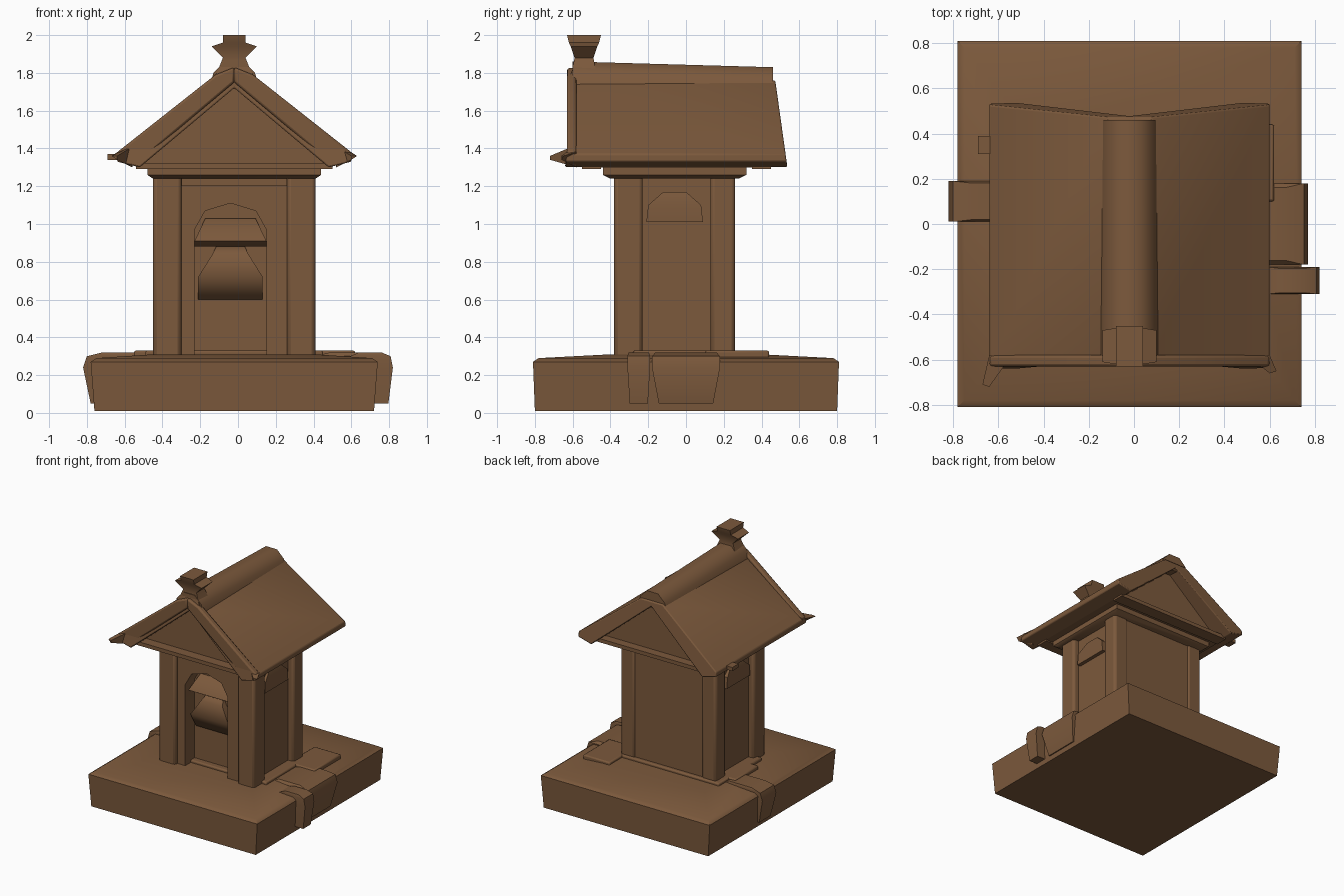
import bpy, bmesh, math

cube = bpy.data.objects.get("Cube")
if cube:
    bpy.data.objects.remove(cube, do_unlink=True)

# Main dimensions shared by the parts
AXIS = -0.02
MIDDLE = -0.06
PLINTH_TOP = 0.3
WALL_TOP = 1.27
EAVE = 1.34
RIDGE = 1.85
HALF_WIDTH = 0.43
HALF_DEPTH = 0.32
ROOF_HALF = 0.62
WALL_FRONT = MIDDLE - HALF_DEPTH
WALL_BACK = MIDDLE + HALF_DEPTH
ROOF_FRONT = -0.58
ROOF_BACK = 0.46

wood = bpy.data.materials.new("warm_brown")
wood.use_nodes = True
wood.diffuse_color = (0.2, 0.1, 0.045, 1)
shader = wood.node_tree.nodes["Principled BSDF"]
shader.inputs["Base Color"].default_value = wood.diffuse_color


def loft(name, rings, bevel=0.0, smooth_angle=40):
    """Skin matching rings of points and cap both ends."""
    bm = bmesh.new()
    loops = [[bm.verts.new(point) for point in ring] for ring in rings]
    count = len(loops[0])
    for lower, upper in zip(loops, loops[1:]):
        for i in range(count):
            j = (i + 1) % count
            bm.faces.new((lower[i], lower[j], upper[j], upper[i]))
    bm.faces.new(loops[0][::-1])
    bm.faces.new(loops[-1])
    bmesh.ops.recalc_face_normals(bm, faces=bm.faces)
    mesh = bpy.data.meshes.new(name)
    bm.to_mesh(mesh)
    bm.free()
    mesh.materials.append(wood)
    obj = bpy.data.objects.new(name, mesh)
    bpy.context.collection.objects.link(obj)
    if bevel:
        modifier = obj.modifiers.new("soft_edges", "BEVEL")
        modifier.width = bevel
        modifier.segments = 2
    bpy.ops.object.select_all(action="DESELECT")
    obj.select_set(True)
    bpy.context.view_layer.objects.active = obj
    bpy.ops.object.shade_smooth_by_angle(angle=math.radians(smooth_angle))


def stack(name, x, y, tiers, bevel=0.0, smooth_angle=40):
    """Loft centred rectangles, each tier being half width, half depth, height."""
    corners = ((-1, -1), (1, -1), (1, 1), (-1, 1))
    loft(name, [[(x + w * sx, y + d * sy, z) for sx, sy in corners]
                for w, d, z in tiers], bevel, smooth_angle)


def block(name, x, y, w, d, bottom, top, bevel=0.0):
    stack(name, x, y, [(w, d, bottom), (w, d, top)], bevel)


def prism(name, profile, front, back, bevel=0.0):
    """Extrude an x-z profile along y."""
    loft(name, [[(x, y, z) for x, z in profile] for y in (front, back)], bevel)


def mirrored(half_profile):
    """Complete the left half of a profile across the building axis."""
    left = [(AXIS + x, z) for x, z in half_profile]
    right = [(AXIS - x, z) for x, z in reversed(half_profile)]
    return left + right


# Plinth with worn upper edges and a low rise beneath the walls
stack("plinth", AXIS, 0, [
    (0.74, 0.8, 0.01),
    (0.76, 0.81, PLINTH_TOP - 0.03),
    (0.73, 0.78, PLINTH_TOP - 0.01),
    (HALF_WIDTH, 0.4, PLINTH_TOP + 0.01)])
block("footing", AXIS, 0, HALF_WIDTH + 0.04, WALL_BACK + 0.02,
      PLINTH_TOP - 0.02, PLINTH_TOP + 0.03, 0.01)

# Worn side steps spilling over the plinth edges
for name, x, y, width, depth in (
        ("left_side_step", 0.58, 0, 0.19, 0.18),
        ("right_side_step", -0.62, 0.1, 0.2, 0.09),
        ("left_step_lump", 0.7, -0.25, 0.12, 0.06)):
    stack(name, x, y, [
        (width * 0.8, depth * 0.8, 0.05),
        (width, depth, PLINTH_TOP - 0.06),
        (width * 0.9, depth, PLINTH_TOP),
        (width * 0.5, depth * 0.9, PLINTH_TOP + 0.02)])
block("left_threshold", 0.5, 0.27, 0.12, 0.17, 0.25, PLINTH_TOP + 0.03, 0.01)
block("right_threshold", -0.47, 0, 0.08, 0.15, 0.25, PLINTH_TOP + 0.03, 0.01)

# Walls and corner pillars
block("inner_walls", AXIS, 0.01, HALF_WIDTH - 0.05, WALL_BACK - 0.02,
      PLINTH_TOP, WALL_TOP)
for side, side_name in ((1, "left"), (-1, "right")):
    for end, end_name in ((-1, "front"), (1, "back")):
        half = 0.075 if end < 0 else 0.065
        block(f"{end_name}_{side_name}_pillar",
              AXIS + side * (HALF_WIDTH - half), MIDDLE + end * (HALF_DEPTH - half),
              half, half, PLINTH_TOP - 0.02, WALL_TOP, 0.02)

# Front wall with an arched niche running down to the plinth
NICHE_X = -0.04
NICHE_HALF = 0.19
arch = []
for step in range(5):
    turn = math.pi * (1 - step / 4)
    arch.append((NICHE_X + NICHE_HALF * math.cos(turn), 0.97 + 0.14 * math.sin(turn)))
left_edge, right_edge = AXIS - 0.3, AXIS + 0.3
prism("front_wall",
      [(left_edge, PLINTH_TOP), (arch[0][0], PLINTH_TOP)] + arch
      + [(arch[-1][0], PLINTH_TOP), (right_edge, PLINTH_TOP),
         (right_edge, WALL_TOP), (left_edge, WALL_TOP)],
      WALL_FRONT + 0.03, WALL_FRONT + 0.18)
block("door_lintel", AXIS, WALL_FRONT + 0.02, 0.28, 0.02, 1.2, WALL_TOP)

# Weathered hood and mound inside the niche
NICHE_BACK = WALL_FRONT + 0.17
stack("niche_hood", NICHE_X, NICHE_BACK, [
    (NICHE_HALF, 0.05, 0.88),
    (NICHE_HALF, 0.1, 0.91),
    (NICHE_HALF * 0.7, 0.03, 1.03)], smooth_angle=60)
stack("niche_mound", NICHE_X, NICHE_BACK, [
    (NICHE_HALF * 0.9, 0.03, 0.6),
    (NICHE_HALF * 0.9, 0.1, 0.72),
    (NICHE_HALF * 0.5, 0.07, 0.84),
    (NICHE_HALF * 0.4, 0.03, 0.88)], smooth_angle=60)

# Shallow hoods on both side panels
for side, name in ((1, "left_panel_hood"), (-1, "right_panel_hood")):
    stack(name, AXIS + side * (HALF_WIDTH - 0.05), MIDDLE, [
        (0.03, 0.15, 1.01), (0.03, 0.14, 1.1), (0.01, 0.06, 1.17)])

# Cornice beneath the roof
stack("cornice", AXIS, MIDDLE, [
    (HALF_WIDTH, HALF_DEPTH + 0.02, 1.24),
    (HALF_WIDTH + 0.03, HALF_DEPTH + 0.06, 1.26),
    (HALF_WIDTH + 0.03, HALF_DEPTH + 0.06, EAVE - 0.02)])

# Recessed gables with a sill at each end
SOFFIT = EAVE - 0.04
gable_half = ROOF_HALF - 0.1
prism("gable", [(AXIS - gable_half, SOFFIT), (AXIS + gable_half, SOFFIT),
                (AXIS, RIDGE - 0.1)], WALL_FRONT - 0.09, WALL_BACK + 0.12)
for name, y in (("front_gable_sill", ROOF_FRONT + 0.08), ("back_gable_sill", ROOF_BACK - 0.06)):
    block(name, AXIS, y, gable_half, 0.05, SOFFIT - 0.01, SOFFIT + 0.02)

# Roof, its ends flaring out towards the eaves
section = mirrored([(-0.5, SOFFIT), (-ROOF_HALF, EAVE - 0.01), (-ROOF_HALF, EAVE + 0.03),
                    (-0.1, RIDGE - 0.09)]) + [(AXIS, RIDGE - 0.13)]
loft("roof", [[(x, end + flare * (RIDGE - z), z) for x, z in section]
              for end, flare in ((ROOF_FRONT, -0.11), (ROOF_BACK, 0.14))], 0.008)

# Rounded ridge cap, dropping slightly towards the back
cap = mirrored([(-0.13, RIDGE - 0.13), (-0.11, RIDGE - 0.06), (-0.05, RIDGE)])
loft("ridge_cap", [[(x, y, z + lift) for x, z in cap]
                   for y, lift in ((ROOF_FRONT - 0.02, 0.01), (ROOF_BACK, -0.02))],
     smooth_angle=60)

# Sloping bargeboards and pointed tips at the front eaves
for side, side_name in ((1, "left"), (-1, "right")):
    board = [(0, RIDGE - 0.1), (0.5, EAVE - 0.01), (ROOF_HALF, EAVE),
             (ROOF_HALF, EAVE + 0.04), (0.1, RIDGE - 0.06), (0, RIDGE - 0.02)]
    prism(f"front_{side_name}_bargeboard", [(AXIS + side * x, z) for x, z in board],
          ROOF_FRONT - 0.05, ROOF_FRONT, 0.012)
    reach = 0.09 if side < 0 else 0.03
    tip_x = AXIS + side * ROOF_HALF
    loft(f"front_{side_name}_eave_tip", [
        [(tip_x - side * 0.1, ROOF_FRONT, EAVE + 0.08), (tip_x, ROOF_FRONT, EAVE + 0.04),
         (tip_x - side * 0.08, ROOF_FRONT, SOFFIT)],
        [(tip_x, ROOF_FRONT - 0.05 - reach, EAVE + 0.02),
         (tip_x + side * 0.03, ROOF_FRONT - 0.04 - reach, EAVE + 0.02),
         (tip_x, ROOF_FRONT - 0.05 - reach, EAVE)]])

# Loose chip on one eave
block("right_eave_chip", AXIS - ROOF_HALF, 0.35, 0.05, 0.04, EAVE, EAVE + 0.03)

# Flared finial at the front of the ridge
stack("finial", AXIS, ROOF_FRONT + 0.04, [
    (0.12, 0.08, RIDGE - 0.1), (0.08, 0.06, RIDGE - 0.02), (0.06, 0.05, RIDGE + 0.03),
    (0.12, 0.07, RIDGE + 0.09), (0.06, 0.08, RIDGE + 0.11), (0.06, 0.09, 2)])
